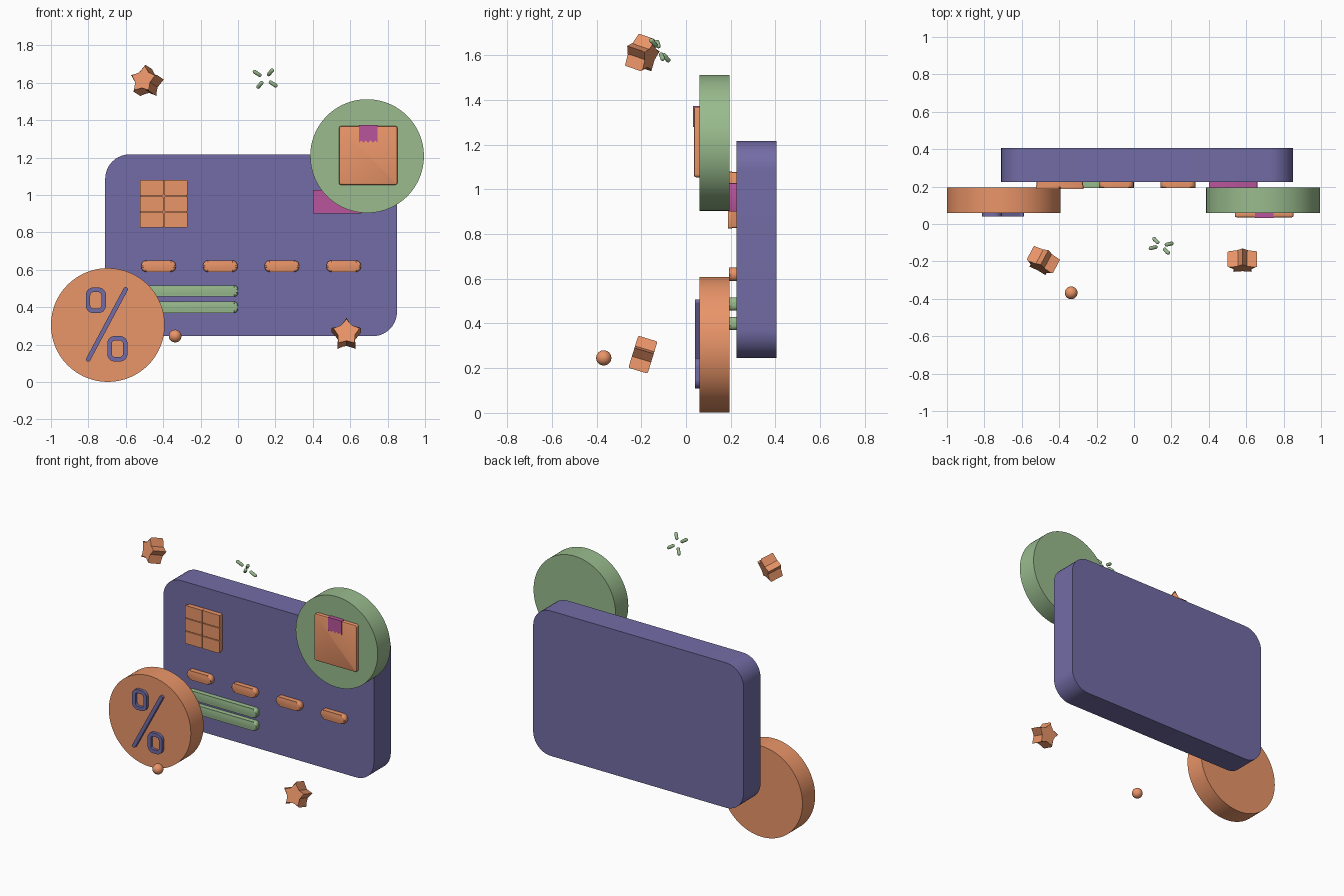
import bpy, bmesh
from math import pi, sin, cos, radians, atan2, hypot
from mathutils import Matrix, Vector, Euler

if "Cube" in bpy.data.objects:
    bpy.data.objects.remove(bpy.data.objects["Cube"])


def material(name, rgb):
    m = bpy.data.materials.new(name)
    m.diffuse_color = (*rgb, 1)
    m.use_nodes = True
    m.node_tree.nodes["Principled BSDF"].inputs["Base Color"].default_value = m.diffuse_color
    return m


PURPLE = material("purple", (0.17, 0.15, 0.38))
ORANGE = material("orange", (0.82, 0.30, 0.14))
GREEN = material("green", (0.32, 0.50, 0.27))
PINK = material("pink", (0.48, 0.09, 0.33))


def finish(bm, name, mat, matrix=Matrix()):
    bmesh.ops.recalc_face_normals(bm, faces=bm.faces[:])
    me = bpy.data.meshes.new(name)
    bm.to_mesh(me)
    bm.free()
    me.shade_smooth()
    me.set_sharp_from_angle(angle=radians(32))
    me.materials.append(mat)
    ob = bpy.data.objects.new(name, me)
    ob.matrix_world = matrix
    bpy.context.collection.objects.link(ob)
    return ob


def rounded_rect(x0, x1, z0, z1, r, n=8):
    pts = []
    for i, (cx, cz) in enumerate([(x1 - r, z1 - r), (x0 + r, z1 - r),
                                  (x0 + r, z0 + r), (x1 - r, z0 + r)]):
        for k in range(n + 1):
            a = (i + k / n) * pi / 2
            pts.append((cx + r * cos(a), cz + r * sin(a)))
    return pts


def circle(cx, cz, r, n=96):
    return [(cx + r * cos(2 * pi * k / n), cz + r * sin(2 * pi * k / n)) for k in range(n)]


def slab(name, pts, y0, y1, mat, bevel=0.0, segs=4, matrix=Matrix()):
    """Outline in x/z extruded from y0 to y1 with rounded rims."""
    bm = bmesh.new()
    a = [bm.verts.new((x, y0, z)) for x, z in pts]
    b = [bm.verts.new((x, y1, z)) for x, z in pts]
    caps = [bm.faces.new(a), bm.faces.new(b[::-1])]
    for i in range(len(a)):
        j = (i + 1) % len(a)
        bm.faces.new((a[i], b[i], b[j], a[j]))
    if bevel:
        rim = list({e for f in caps for e in f.edges})
        bmesh.ops.bevel(bm, geom=rim, offset=bevel, segments=segs,
                        profile=0.5, affect='EDGES', clamp_overlap=True)
    return finish(bm, name, mat, matrix)


def ring(name, outer, inner, y0, y1, mat):
    bm = bmesh.new()
    loops = [[bm.verts.new((x, y, z)) for x, z in pts]
             for pts, y in ((outer, y0), (outer, y1), (inner, y1), (inner, y0))]
    n = len(outer)
    for s in range(4):
        p, q = loops[s], loops[(s + 1) % 4]
        for i in range(n):
            j = (i + 1) % n
            bm.faces.new((p[i], q[i], q[j], p[j]))
    return finish(bm, name, mat)


# Card body
slab("card", rounded_rect(-0.71, 0.85, 0.245, 1.217, 0.13, 10), 0.225, 0.405, PURPLE, 0.055, 6)

# Chip: backing plate with 2 x 3 contact pads
slab("chip_base", rounded_rect(-0.522, -0.273, 0.828, 1.077, 0.008, 2), 0.198, 0.235, ORANGE)
for c in range(2):
    for r in range(3):
        x, z = -0.525 + c * 0.1295, 0.825 + r * 0.0865
        slab(f"chip_pad_{c}_{r}", rounded_rect(x, x + 0.1255, z, z + 0.082, 0.006, 2),
             0.188, 0.205, ORANGE)

# Number dashes, text bars and pink stripe
for i in range(4):
    x = -0.425 + 0.33 * i
    slab(f"number_dash_{i}", rounded_rect(x - 0.0925, x + 0.0925, 0.589, 0.65, 0.028),
         0.193, 0.235, ORANGE, 0.012, 3)
for i, z in enumerate((0.37, 0.457)):
    slab(f"name_bar_{i}", rounded_rect(-0.515, 0.0, z, z + 0.06, 0.022),
         0.193, 0.235, GREEN, 0.012, 3)
slab("pink_stripe", rounded_rect(0.40, 0.66, 0.9, 1.028, 0.005, 2), 0.193, 0.235, PINK)

# Badge discs
slab("parcel_disc", circle(0.69, 1.208, 0.304), 0.06, 0.195, GREEN, 0.05, 6)
slab("discount_disc", circle(-0.696, 0.305, 0.304), 0.06, 0.195, ORANGE, 0.05, 6)

# Parcel with ribbon ending in a zigzag
slab("parcel", rounded_rect(0.539, 0.853, 1.054, 1.369, 0.014, 4), 0.036, 0.07, ORANGE, 0.008, 2)
teeth = [(0.646 + 0.1 * k / 8, 1.279 if k % 2 == 0 else 1.292) for k in range(9)]
slab("parcel_ribbon", teeth + [(0.746, 1.373), (0.646, 1.373)], 0.032, 0.065, PINK)

# Discount mark: two rounded rings and a slash
for name, x, z in (("upper_ring", -0.76, 0.437), ("lower_ring", -0.645, 0.178)):
    ring(name, rounded_rect(x - 0.054, x + 0.054, z - 0.068, z + 0.068, 0.04),
         rounded_rect(x - 0.03, x + 0.03, z - 0.044, z + 0.044, 0.018), 0.04, 0.07, PURPLE)
dx, dz = 0.207, 0.387
h = hypot(dx, dz) / 2 + 0.005
slab("slash", rounded_rect(-0.012, 0.012, -h, h, 0.0115), 0.04, 0.07, PURPLE,
     matrix=Matrix.Translation((-0.701, 0, 0.308)) @ Matrix.Rotation(atan2(dx, dz), 4, 'Y'))

# Floating stars
star = [((0.083 if k % 2 == 0 else 0.043) * sin(k * pi / 5),
         (0.083 if k % 2 == 0 else 0.043) * cos(k * pi / 5)) for k in range(10)]
for name, loc, yaw in (("lower_star", (0.58, -0.195, 0.253), 0),
                       ("upper_star", (-0.488, -0.197, 1.605), -28)):
    rot = Euler((radians(-17), 0, radians(yaw))).to_matrix().to_4x4()
    slab(name, star, -0.045, 0.045, ORANGE, 0.005, 2, Matrix.Translation(loc) @ rot)

# Small ball
bm = bmesh.new()
bmesh.ops.create_uvsphere(bm, u_segments=32, v_segments=16, radius=0.034)
finish(bm, "ball", ORANGE, Matrix.Translation((-0.336, -0.368, 0.246)))

# Sparkle: four small capsules around a centre
base = Matrix.Translation((0.145, -0.117, 1.622)) @ Euler((radians(33), 0, radians(-12))).to_matrix().to_4x4()
for i in range(4):
    bm = bmesh.new()
    bmesh.ops.create_uvsphere(bm, u_segments=16, v_segments=10, radius=0.0105)
    for v in bm.verts:
        v.co.z += 0.036 if v.co.z < 0.0 else 0.068
    turn = Matrix.Rotation(radians(40 + 90 * i), 4, 'Y')
    finish(bm, f"sparkle_{i}", GREEN, base @ turn)
